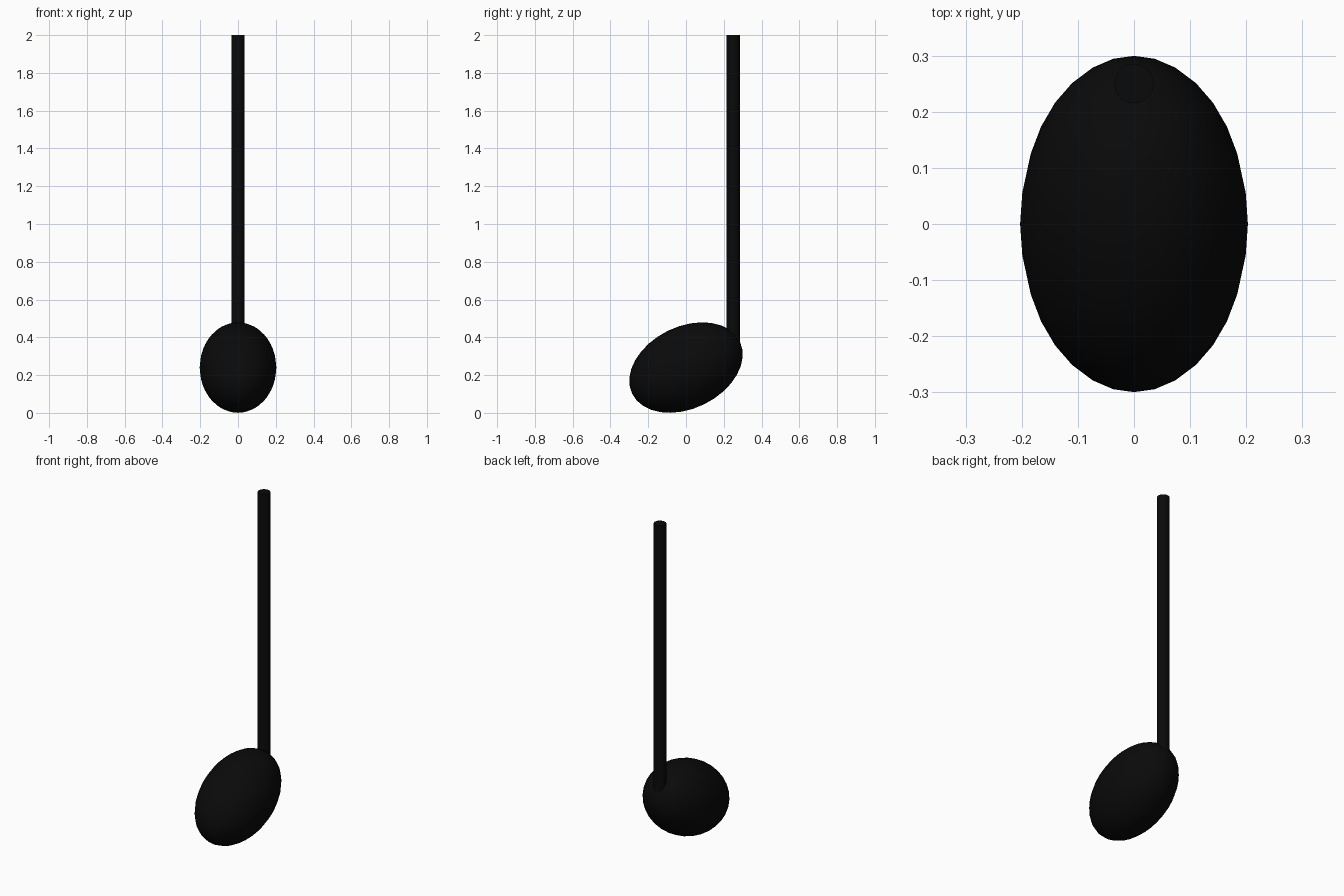
import bpy
import math

if "Cube" in bpy.data.objects:
    bpy.data.objects.remove(bpy.data.objects["Cube"])

black = bpy.data.materials.new("black")
black.diffuse_color = (0.003, 0.003, 0.003, 1)
black.use_nodes = True
black.node_tree.nodes["Principled BSDF"].inputs["Base Color"].default_value = black.diffuse_color


def finish(name):
    ob = bpy.context.object
    ob.name = name
    ob.data.materials.append(black)
    bpy.ops.object.shade_smooth_by_angle(angle=math.radians(35))
    return ob


# Tilted ellipsoid head
bpy.ops.mesh.primitive_uv_sphere_add(segments=32, ring_count=16, radius=1,
                                     location=(0, 0, 0.24),
                                     rotation=(math.radians(26), 0, 0))
bpy.context.object.scale = (0.203, 0.317, 0.217)
finish("note_head")

# Upright stem, its foot buried in the head
bottom, top = 0.30, 2.0
bpy.ops.mesh.primitive_cylinder_add(vertices=32, radius=0.035, depth=top - bottom,
                                    location=(0, 0.25, (top + bottom) / 2))
finish("note_stem")
